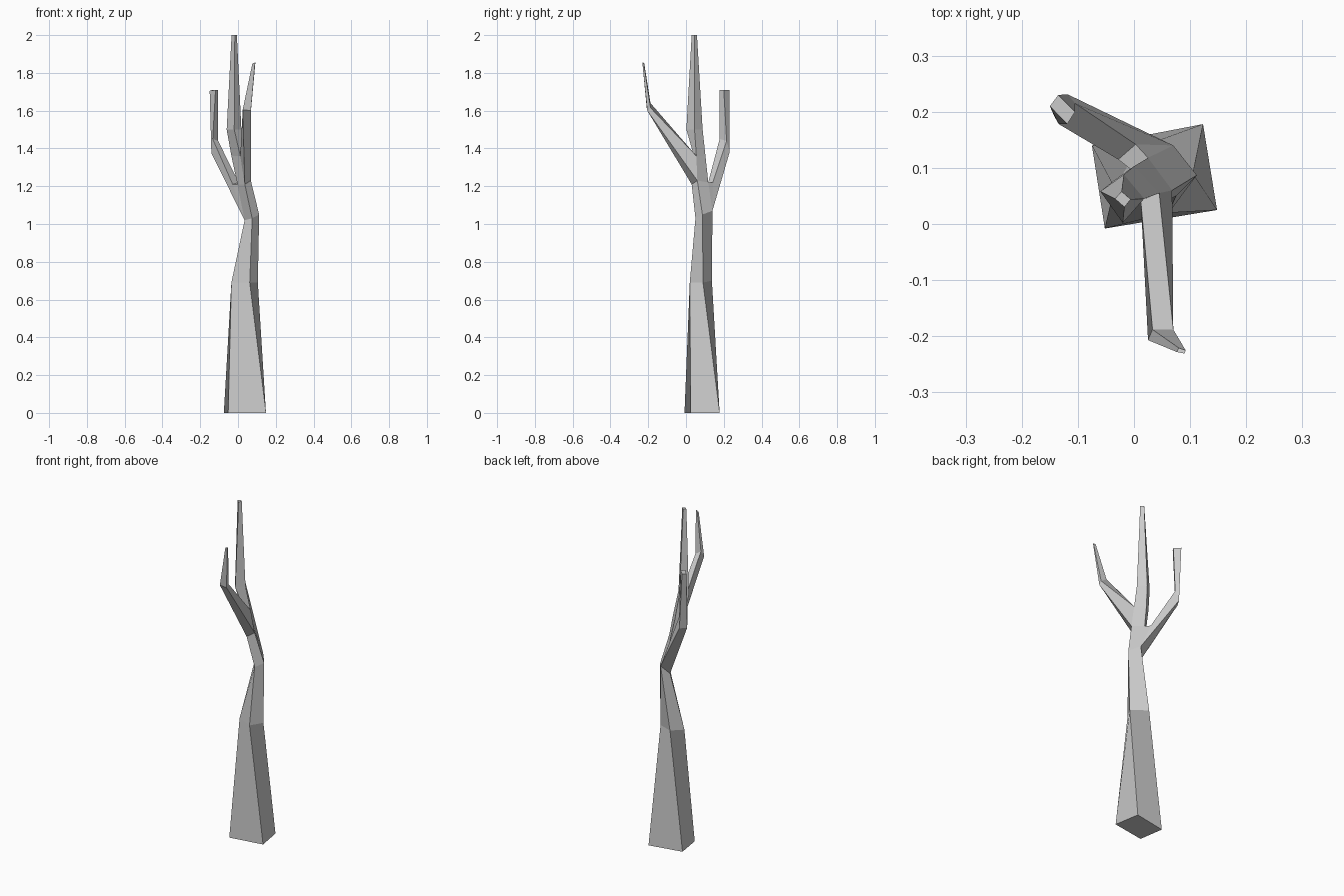
import bpy, bmesh


def loft(name, rings):
    """Four-sided limb skinned through a list of rings, capped at both ends."""
    bm = bmesh.new()
    loops = [[bm.verts.new(p) for p in ring] for ring in rings]
    for a, b in zip(loops, loops[1:]):
        for i in range(4):
            j = (i + 1) % 4
            bm.faces.new((a[i], a[j], b[j], b[i]))
    bm.faces.new(loops[0][::-1])
    bm.faces.new(loops[-1])
    bmesh.ops.remove_doubles(bm, verts=bm.verts[:], dist=0.0005)
    bmesh.ops.recalc_face_normals(bm, faces=bm.faces[:])
    mesh = bpy.data.meshes.new(name)
    bm.to_mesh(mesh)
    bm.free()
    obj = bpy.data.objects.new(name, mesh)
    bpy.context.collection.objects.link(obj)
    return obj


# Trunk rings: front, right, back, left corner
base = [(.148, .025, 0), (.123, .178, 0), (-.075, .14, 0), (-.052, -.008, 0)]
lower = [(.062, .02, .69), (.105, .09, .69), (.01, .137, .70), (-.035, .065, .69)]
bend = [(.075, .05, 1.03), (.112, .087, 1.05), (.07, .14, 1.07), (.035, .1, 1.02)]
fork = [(.036, .03, 1.21), (.068, .06, 1.23), (.025, .118, 1.22), (-.003, .095, 1.21)]
crotch = [(.012, .042, 1.36), (.045, .055, 1.36), (.0, .103, 1.36), (-.035, .078, 1.36)]
upper = [(-.02, .002, 1.50), (.018, .045, 1.50), (-.018, .088, 1.50), (-.06, .058, 1.50)]
tip = [(-.017, .03, 2), (-.006, .044, 2), (-.022, .058, 2), (-.034, .045, 2)]
loft("trunk", [base, lower, bend, fork, crotch, upper, tip])

# Front branch grows from the trunk face between fork and crotch
loft("front_branch", [
    [fork[0], fork[1], crotch[1], crotch[0]],
    [(.025, -.207, 1.605), (.068, -.205, 1.60), (.07, -.188, 1.615), (.033, -.188, 1.64)],
    [(.076, -.228, 1.85), (.09, -.231, 1.855), (.092, -.225, 1.855), (.08, -.221, 1.85)],
])

# Back branch grows from the trunk face between bend and fork
loft("back_branch", [
    [bend[3], bend[2], fork[2], fork[3]],
    [bend[3], bend[2], (.003, .142, 1.22), (-.028, .115, 1.21)],
    [(-.141, .19, 1.375), (-.118, .231, 1.38), (-.105, .215, 1.44), (-.134, .178, 1.45)],
    [(-.15, .21, 1.705), (-.135, .23, 1.71), (-.105, .2, 1.71), (-.119, .178, 1.71)],
])
